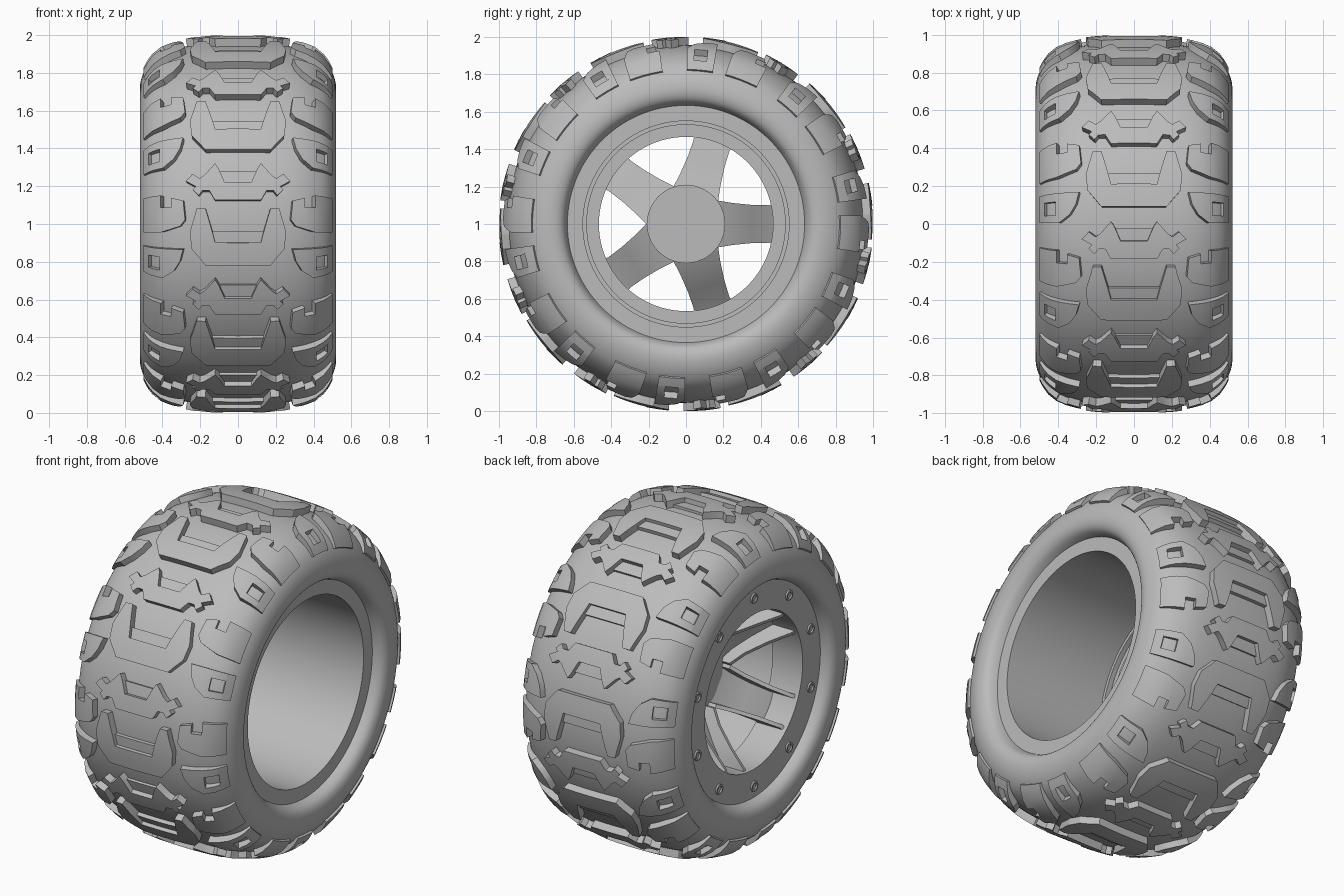
import bpy, bmesh, math
from mathutils import Vector, Matrix

cube = bpy.data.objects.get("Cube")
if cube:
    bpy.data.objects.remove(cube)

grey = bpy.data.materials.new("grey")
grey.use_nodes = True
colour = (0.5, 0.5, 0.5, 1)
grey.diffuse_color = colour
grey.node_tree.nodes["Principled BSDF"].inputs["Base Color"].default_value = colour


def finish(name, bm, copies=1):
    """Repeat the mesh around the axle, raise it to axle height, and shade it."""
    source = bm.verts[:] + bm.edges[:] + bm.faces[:]
    for k in range(1, copies):
        new = bmesh.ops.duplicate(bm, geom=source)["geom"]
        verts = [v for v in new if isinstance(v, bmesh.types.BMVert)]
        bmesh.ops.rotate(bm, verts=verts, matrix=Matrix.Rotation(math.tau * k / copies, 3, 'X'))
    bmesh.ops.recalc_face_normals(bm, faces=bm.faces[:])
    bmesh.ops.translate(bm, verts=bm.verts[:], vec=(0, 0, 1))
    mesh = bpy.data.meshes.new(name)
    bm.to_mesh(mesh)
    bm.free()
    mesh.materials.append(grey)
    obj = bpy.data.objects.new(name, mesh)
    bpy.context.collection.objects.link(obj)
    bpy.ops.object.select_all(action='DESELECT')
    obj.select_set(True)
    bpy.context.view_layer.objects.active = obj
    bpy.ops.object.shade_smooth_by_angle(angle=math.radians(30))


def lathe(bm, profile, steps, closed=True, offset=(0, 0, 0)):
    """Revolve (x, radius) points around the x axis."""
    rings = []
    for i in range(steps):
        a = math.tau * i / steps
        rings.append([bm.verts.new(Vector((x, r * math.cos(a), r * math.sin(a))) + Vector(offset))
                      for x, r in profile])
    n = len(profile)
    for i in range(steps):
        a, b = rings[i], rings[(i + 1) % steps]
        for j in range(n if closed else n - 1):
            m = (j + 1) % n
            bm.faces.new((a[j], a[m], b[m], b[j]))


# Tyre half section: smooth curve from the tread centre to the bead
KNOTS = [(-0.2, 0.95), (0, 0.957), (0.2, 0.95), (0.34, 0.925), (0.445, 0.87),
         (0.50, 0.80), (0.52, 0.72), (0.50, 0.66), (0.44, 0.63), (0.4, 0.63)]
knots = [Vector(k) for k in KNOTS]
curve = []
for p0, p1, p2, p3 in zip(knots, knots[1:], knots[2:], knots[3:]):
    for i in range(5):
        t = i / 5
        curve.append(0.5 * (2 * p1 + (p2 - p0) * t + (2 * p0 - 5 * p1 + 4 * p2 - p3) * t * t
                            + (3 * p1 - p0 - 3 * p2 + p3) * t ** 3))
curve.append(knots[-2])
lengths = [0]
for a, b in zip(curve, curve[1:]):
    lengths.append(lengths[-1] + (b - a).length)

bm = bmesh.new()
lathe(bm, [(-p.x, p.y) for p in reversed(curve[1:])] + [tuple(p) for p in curve], 120, closed=False)
finish("tyre", bm)


def on_tyre(u, degrees, height):
    """Map distance from the tread centre, angle and height onto the tyre."""
    s = abs(u)
    i = max(j for j in range(len(curve) - 1) if lengths[j] <= s)
    f = (s - lengths[i]) / (lengths[i + 1] - lengths[i])
    base = curve[i].lerp(curve[i + 1], f)
    lo, hi = max(i - 1, 0), min(i + 2, len(curve) - 1)
    tangent = (curve[hi] - curve[lo]).normalized() if i else Vector((1, 0))
    if height > 0:   # blocks fade out down the sidewall
        height *= 1 - 0.65 * min(max((s - 0.42) / 0.1, 0), 1)
    x = base.x - tangent.y * height
    r = base.y + tangent.x * height
    a = math.radians(degrees)
    return Vector((math.copysign(x, u), -r * math.cos(a), r * math.sin(a)))


START = -12.7   # angle of the first centre block's lower edge


def tread(name, outline, height, mirrored=False):
    """Raised block from an outline of (distance, degrees), repeated ten times."""
    if mirrored:
        outline = outline + [(-u, v) for u, v in reversed(outline) if u > 0]
    bm = bmesh.new()
    face = bm.faces.new([bm.verts.new((u, v, -0.02)) for u, v in outline])
    top = bmesh.ops.extrude_face_region(bm, geom=[face])["geom"]
    for v in top:
        if isinstance(v, bmesh.types.BMVert):
            v.co.z = height
    # cut into a grid so that the block follows the tyre
    for axis, step in ((0, 0.05), (1, 3)):
        values = [p[axis] for p in outline]
        c = (math.floor(min(values) / step) + 1) * step
        while c < max(values):
            co, no = [0, 0, 0], [0, 0, 0]
            co[axis], no[axis] = c, 1
            bmesh.ops.bisect_plane(bm, geom=bm.verts[:] + bm.edges[:] + bm.faces[:],
                                   dist=1e-5, plane_co=co, plane_no=no)
            c += step
    for v in bm.verts:
        v.co = on_tyre(v.co.x, START + v.co.y, v.co.z)
    finish(name, bm, copies=10)


# Centre tread: large forked block with a lower step, and small winged block
tread("centre_block", [(0, 0), (0.17, 0), (0.24, 5), (0.25, 10), (0.215, 17.5),
                       (0.17, 17.5), (0.13, 9.5), (0.12, 7), (0, 7)], 0.043, True)
tread("centre_block_step", [(0, 6.8), (0.122, 6.8), (0.135, 10.5), (0, 10.5)], 0.022, True)
tread("winged_block", [(0, 20), (0.12, 20), (0.15, 23), (0.185, 23), (0.205, 21.5),
                       (0.235, 23.3), (0.22, 24.3), (0.27, 26), (0.235, 28.3), (0.2, 26.8),
                       (0.175, 27.8), (0.12, 31.5), (0.1, 29.6), (0.07, 25.5), (0, 25.5)], 0.043, True)
tread("winged_block_step", [(0, 25.3), (0.07, 25.3), (0.1, 29.3), (0, 29.3)], 0.015, True)

# Shoulder tread, on both sides
for side, label in ((1, "left"), (-1, "right")):
    def flip(points):
        return [(side * u, v) for u, v in points]
    tread(label + "_shoulder_window_block",
          flip([(0.48, -5), (0.39, -5), (0.335, -2.5), (0.3, 1), (0.285, 4.7), (0.48, 4.7),
                (0.48, 1.9), (0.405, 1.9), (0.405, -2.5), (0.48, -2.5)]), 0.037)
    tread(label + "_shoulder_window_bar", flip([(0.48, -5), (0.48, 4.7), (0.53, 4.7), (0.53, -5)]), 0.037)
    tread(label + "_shoulder_notched_block",
          flip([(0.53, 9.5), (0.4, 10), (0.3, 12), (0.275, 14), (0.285, 20), (0.345, 21), (0.345, 18),
                (0.4, 18), (0.4, 22), (0.53, 22)]), 0.037)

# Rim: open barrel on one side, thick flanged ring on the other
bm = bmesh.new()
lathe(bm, [(0.45, 0.635), (0.45, 0.55), (-0.22, 0.55), (-0.22, 0.53), (-0.25, 0.53),
           (-0.25, 0.465), (-0.45, 0.465), (-0.45, 0.635)], 96)
finish("rim_barrel", bm)

# Ring bolts with a hollow head
bm = bmesh.new()
a = math.radians(18)
lathe(bm, [(-0.44, 0.03), (-0.46, 0.03), (-0.46, 0.02), (-0.452, 0.018), (-0.452, 0.001), (-0.44, 0.001)],
      16, offset=(0, 0.565 * math.cos(a), 0.565 * math.sin(a)))
finish("rim_bolts", bm, copies=10)

# Hub cap
bm = bmesh.new()
lathe(bm, [(-0.1, 0.001), (-0.1, 0.21), (-0.05, 0.21), (-0.05, 0.001)], 24)
finish("hub", bm)

# Five dished channel-shaped spokes with walls that deepen toward the rim
bm = bmesh.new()
sections = []
wall, plate = 0.022, 0.025
for r, x, w, depth in ((0.17, -0.06, 0.125, 0.09), (0.25, -0.1, 0.112, 0.11), (0.35, -0.175, 0.102, 0.14),
                       (0.44, -0.25, 0.1, 0.17), (0.49, -0.28, 0.112, 0.165)):
    channel = [(w, 0), (w, -depth), (w - wall, -depth), (w - wall, -plate)]
    channel += [(-t, d) for t, d in reversed(channel)]
    sections.append([bm.verts.new((x + d, r, t)) for t, d in channel])
for a, b in zip(sections, sections[1:]):
    for j in range(len(a)):
        m = (j + 1) % len(a)
        bm.faces.new((a[j], a[m], b[m], b[j]))
for end in (sections[0], sections[-1]):
    bm.faces.new(end)
finish("spokes", bm, copies=5)
